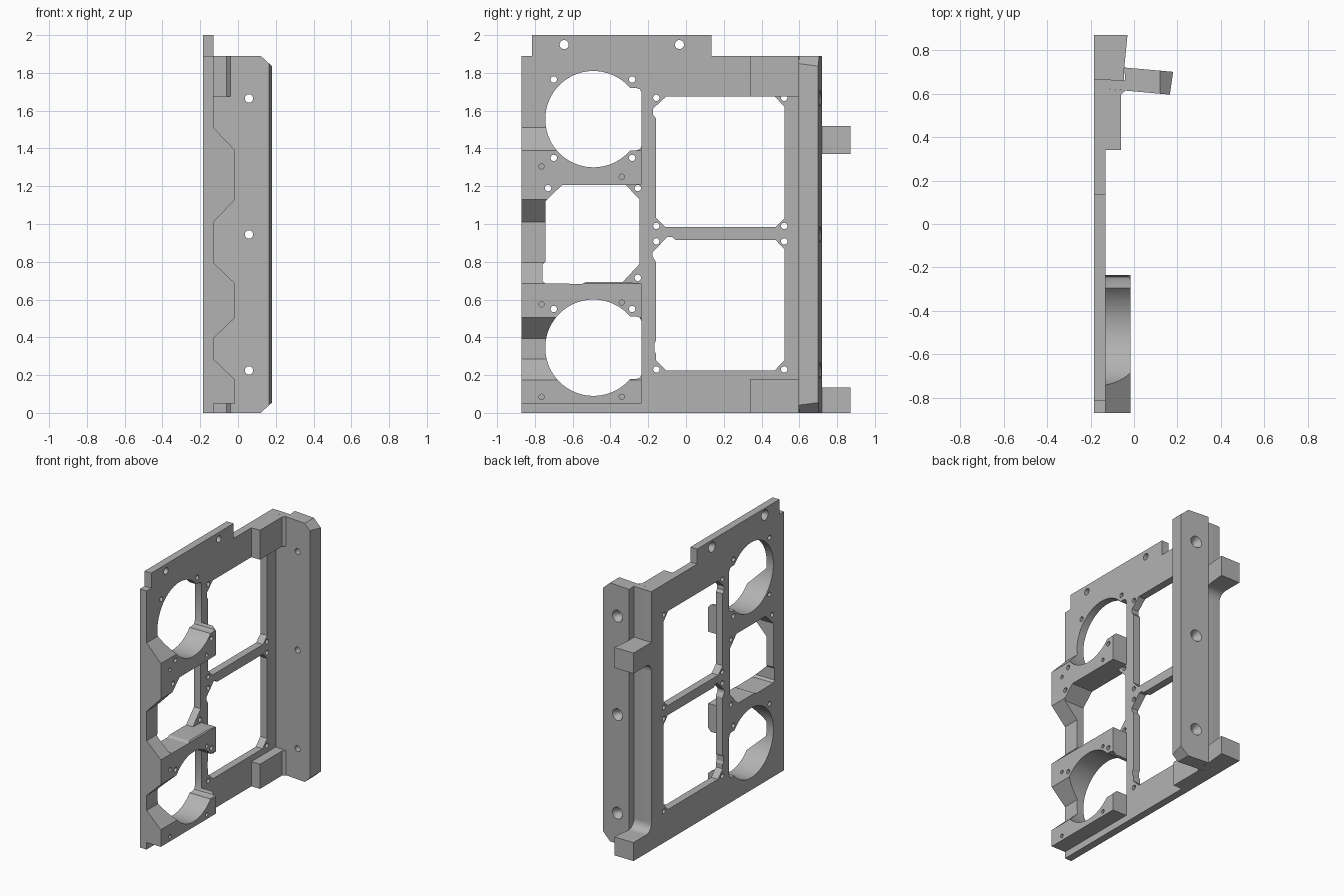
import bpy, bmesh, math
from mathutils import Vector

if "Cube" in bpy.data.objects:
    bpy.data.objects.remove(bpy.data.objects["Cube"])

grey = bpy.data.materials.new("machined grey")
grey.diffuse_color = (0.45, 0.45, 0.45, 1)
grey.use_nodes = True
grey.node_tree.nodes["Principled BSDF"].inputs["Base Color"].default_value = grey.diffuse_color

# Back face, plate front, raised front
X0, X1, X2 = -0.185, -0.13, -0.015


def place(axis, a, b, t):
    """Put a 2D point (a, b) at distance t along the axis."""
    return {"x": (t, a, b), "y": (a, t, b), "z": (a, b, t)}[axis]


def loft(bm, rings):
    """Closed solid through rings of equal point count."""
    rows = [[bm.verts.new(p) for p in ring] for ring in rings]
    n = len(rows[0])
    for r0, r1 in zip(rows, rows[1:]):
        for i in range(n):
            j = (i + 1) % n
            bm.faces.new((r0[i], r0[j], r1[j], r1[i]))
    bm.faces.new(rows[0][::-1])
    bm.faces.new(rows[-1])


def prism(bm, axis, pts, lo, hi):
    loft(bm, [[place(axis, a, b, t) for a, b in pts] for t in (lo, hi)])


def turned(bm, axis, a, b, rings, n=24):
    """Round cutter; rings are (distance along axis, radius)."""
    loft(bm, [[place(axis, a + r * math.cos(2 * math.pi * i / n),
                     b + r * math.sin(2 * math.pi * i / n), t)
               for i in range(n)] for t, r in rings])


def finish(name, bm):
    bmesh.ops.recalc_face_normals(bm, faces=bm.faces)
    me = bpy.data.meshes.new(name)
    bm.to_mesh(me)
    bm.free()
    ob = bpy.data.objects.new(name, me)
    bpy.context.collection.objects.link(ob)
    me.materials.append(grey)
    return ob


def solid(name, axis, pts, lo, hi):
    bm = bmesh.new()
    prism(bm, axis, pts, lo, hi)
    return finish(name, bm)


def cut(target, bm):
    tool = finish("cutter", bm)
    tool.hide_render = True
    mod = target.modifiers.new("cut", "BOOLEAN")
    mod.operation, mod.solver, mod.object = "DIFFERENCE", "EXACT", tool
    bpy.context.view_layer.objects.active = target
    bpy.ops.object.modifier_apply(modifier=mod.name)
    bpy.data.objects.remove(tool)


def rect(a0, a1, b0, b1):
    return [(a0, b0), (a1, b0), (a1, b1), (a0, b1)]


def fan_opening(c):
    """Round opening with a flat-sided pocket towards the middle bar."""
    a = math.asin(0.165 / 0.255)
    pts = []
    for i in range(57):
        t = a + (2 * math.pi - 2 * a) * i / 56
        pts.append((-0.49 + 0.255 * math.cos(t), c + 0.255 * math.sin(t)))
    return pts + [(-0.262, c - 0.165), (-0.243, c - 0.158), (-0.235, c - 0.138),
                  (-0.235, c + 0.138), (-0.243, c + 0.158), (-0.262, c + 0.165)]


# Main plate
plate = solid("main_plate", "x",
              [(-0.87, 0), (0.665, 0), (0.665, 1.89), (0.135, 1.89),
               (0.135, 2), (-0.815, 2), (-0.815, 1.89), (-0.87, 1.89)], X0, X1)

# Raised ribs with sloped shoulders
P = X1
ribs = [solid("upper_rib", "y", [(P, 1.01), (X2, 1.13), (X2, 1.39), (P, 1.51)], -0.87, -0.235),
        solid("middle_rib", "y", [(P, 0.395), (X2, 0.505), (X2, 0.685), (P, 0.795)], -0.87, -0.235),
        solid("lower_rib", "y", [(P, 0.05), (X2, 0.05), (X2, 0.175), (P, 0.285)], -0.87, -0.235)]

# Window outlines (y, z)
left_side = [(-0.55, 0.683), (-0.745, 0.685), (-0.76, 0.7), (-0.76, 0.785),
             (-0.745, 0.8), (-0.745, 1.12), (-0.655, 1.207)]
mid_window = left_side + [(-0.32, 1.207), (-0.245, 1.13), (-0.245, 0.79),
                          (-0.335, 0.693), (-0.53, 0.693)]
mid_clear = left_side + [(-0.32, 1.207), (-0.2, 1.21), (-0.2, 0.683),
                         (-0.335, 0.693), (-0.53, 0.693)]
top_window = [(-0.11, 0.985), (0.475, 0.985), (0.522, 1.032), (0.522, 1.62),
              (0.47, 1.675), (-0.105, 1.675), (-0.175, 1.61), (-0.175, 1.58),
              (-0.16, 1.56), (-0.16, 1.035)]
low_window = [(-0.105, 0.225), (0.47, 0.225), (0.522, 0.28), (0.522, 0.865),
              (0.475, 0.915), (-0.055, 0.915), (-0.075, 0.932), (-0.098, 0.932),
              (-0.178, 0.85), (-0.178, 0.83), (-0.16, 0.8), (-0.16, 0.38),
              (-0.168, 0.365), (-0.168, 0.33), (-0.16, 0.315), (-0.16, 0.28)]

# Through holes beside the openings
holes = [(y, z) for y in (-0.7, -0.285) for z in (1.765, 1.35, 0.55)]
holes += [(y, z) for y in (-0.157, 0.52) for z in (1.668, 0.99, 0.908, 0.23)]
holes += [(-0.73, 1.19), (-0.255, 1.19), (-0.255, 0.715)]

for ob in [plate] + ribs:
    bm = bmesh.new()
    for c in (1.555, 0.345):
        prism(bm, "x", fan_opening(c), -0.3, 0.1)
    prism(bm, "x", mid_window if ob == plate else mid_clear, -0.3, 0.1)
    if ob == plate:
        prism(bm, "x", top_window, -0.3, 0.1)
        prism(bm, "x", low_window, -0.3, 0.1)
        for y in (-0.645, -0.035):  # countersunk mounting holes
            turned(bm, "x", y, 1.95, [(-0.205, 0.05), (-0.16, 0.024), (0.1, 0.024)])
    for y, z in holes:
        turned(bm, "x", y, z, [(-0.3, 0.017), (0.1, 0.017)], 16)
    if ob != plate:  # blind screw holes
        for y, z in [(-0.765, 1.305), (-0.34, 1.25), (-0.765, 0.575),
                     (-0.34, 0.585), (-0.765, 0.085), (-0.34, 0.085)]:
            turned(bm, "x", y, z, [(-0.08, 0.014), (0.1, 0.014)], 16)
    cut(ob, bm)

# Thick corner blocks joining the plate to the rail
block = [(X1, 0.34), (-0.06, 0.34), (-0.06, 0.595), (-0.04, 0.613), (X1, 0.622)]
solid("upper_corner_block", "z", block, 1.675, 1.89)
solid("lower_corner_block", "z", block, 0, 0.18)

# Tilted side rail with clipped corners and countersunk holes
rail = solid("side_rail", "z",
             [(X1, 0.622), (0.165, 0.595), (0.18, 0.7), (-0.045, 0.72),
              (-0.04, 0.66), (X1, 0.665)], 0, 1.89)
bm = bmesh.new()
prism(bm, "y", [(0.098, 1.91), (0.25, 1.91), (0.25, 1.772)], 0.4, 0.9)
prism(bm, "y", [(0.098, -0.02), (0.25, -0.02), (0.25, 0.118)], 0.4, 0.9)
for z in (1.665, 0.945, 0.225):
    turned(bm, "y", 0.058, z, [(0.5, 0.022), (0.67, 0.022), (0.715, 0.045), (0.8, 0.045)])
cut(rail, bm)

# Rear lugs and the fillets facing each other between them
lug = [(X0, 0.665), (-0.045, 0.66), (-0.045, 0.715), (-0.03, 0.87), (X0, 0.87)]
solid("upper_lug", "z", lug, 1.37, 1.52)
solid("lower_lug", "z", lug, 0, 0.135)
for name, edge, s in (("upper_lug_fillet", 1.37, -1), ("lower_lug_fillet", 0.135, 1)):
    arc = [(0.725 - 0.06 * math.sin(i * math.pi / 16),
            edge + s * 0.06 * (1 - math.cos(i * math.pi / 16))) for i in range(9)]
    solid(name, "x", [(0.665, edge)] + arc, X0, -0.045)

# Smooth curved walls, keep machined edges sharp
for ob in bpy.context.collection.objects:
    ob.select_set(True)
    bpy.context.view_layer.objects.active = ob
bpy.ops.object.shade_smooth_by_angle(angle=math.radians(25))
